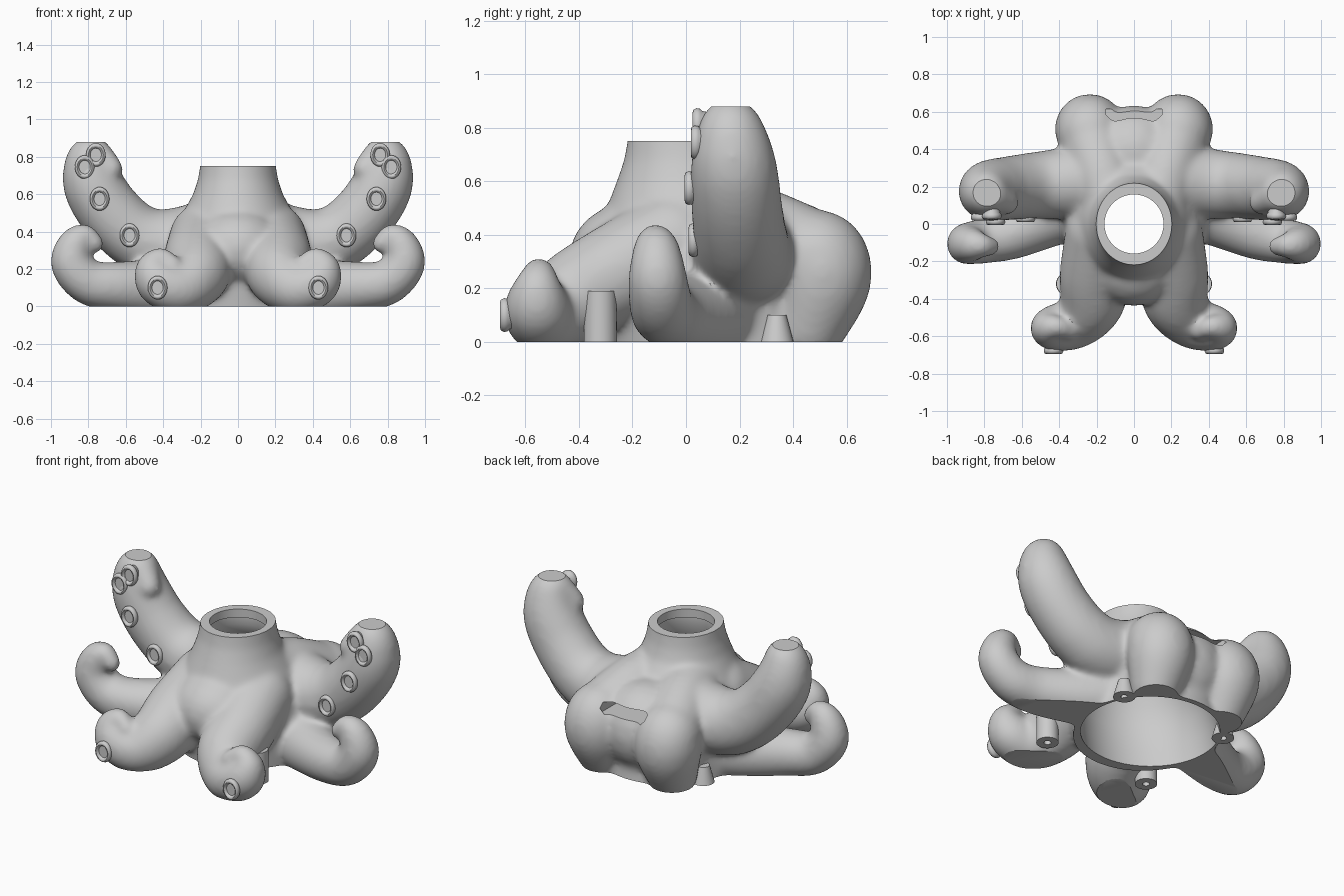
import bpy, bmesh, math
from mathutils import Vector, Matrix

if "Cube" in bpy.data.objects:
    bpy.data.objects.remove(bpy.data.objects["Cube"])

grey = bpy.data.materials.new("light grey")
grey.use_nodes = True
COLOUR = (0.6, 0.6, 0.6, 1)
grey.diffuse_color = COLOUR
grey.node_tree.nodes["Principled BSDF"].inputs["Base Color"].default_value = COLOUR


def make_object(name, bm):
    bmesh.ops.recalc_face_normals(bm, faces=bm.faces)
    mesh = bpy.data.meshes.new(name)
    bm.to_mesh(mesh)
    bm.free()
    mesh.materials.append(grey)
    obj = bpy.data.objects.new(name, mesh)
    bpy.context.collection.objects.link(obj)
    return obj


def select(obj):
    bpy.ops.object.select_all(action='DESELECT')
    obj.select_set(True)
    bpy.context.view_layer.objects.active = obj


def smooth(obj, degrees=28):
    select(obj)
    bpy.ops.object.shade_smooth_by_angle(angle=math.radians(degrees))


def lathe(bm, profile, matrix=Matrix(), steps=64, lean=0):
    """Closed solid turned around z from (radius, height) pairs; lean shifts the foot back."""
    rings = []
    for r, z in profile:
        ring = []
        shift = lean * max(0, 1 - max(z, 0) / 0.6)
        for i in range(steps):
            a = math.tau * i / steps
            ring.append(bm.verts.new(matrix @ Vector((r * math.cos(a), r * math.sin(a) + shift, z))))
        rings.append(ring)
    for low, high in zip(rings, rings[1:]):
        for i in range(steps):
            j = (i + 1) % steps
            bm.faces.new((low[i], low[j], high[j], high[i]))
    bm.faces.new(rings[0][::-1])
    bm.faces.new(rings[-1])


def box(bm, low, high):
    low, high = Vector(low), Vector(high)
    size = Matrix.Diagonal((*(high - low), 1))
    bmesh.ops.create_cube(bm, size=1, matrix=Matrix.Translation((low + high) / 2) @ size)


def blob(bm, centre, radii):
    bmesh.ops.create_icosphere(bm, subdivisions=3, radius=1,
                               matrix=Matrix.Translation(centre) @ Matrix.Diagonal((*radii, 1)))


def limb(bm, points, side, steps=6):
    """Rounded tapering limb along a smooth path of (x, y, z, radius)."""
    pts = [Vector(p) for p in points]
    pts = [pts[0]] + pts + [pts[-1]]
    for a, b, c, d in zip(pts, pts[1:], pts[2:], pts[3:]):
        for k in range(steps + (d == c)):
            t = k / steps
            p = 0.5 * (2 * b + (c - a) * t + (2 * a - 5 * b + 4 * c - d) * t * t
                       + (3 * b - a - 3 * c + d) * t ** 3)
            blob(bm, (p.x * side, p.y, p.z), (p.w, p.w, p.w))


front_leg = [(.17, -.05, .36, .2), (.212, -.26, .255, .187), (.222, -.41, .17, .175),
             (.305, -.525, .095, .14), (.42, -.555, .125, .125), (.46, -.555, .205, .085),
             (.41, -.55, .257, .058), (.345, -.575, .222, .048)]
side_leg = [(.2, .14, .13, .2), (.42, .05, .1, .165), (.65, -.055, .105, .135),
            (.8, -.09, .13, .122), (.89, -.105, .23, .112), (.87, -.11, .335, .09),
            (.815, -.115, .375, .063), (.765, -.12, .335, .05)]
raised_arm = [(.15, .24, .36, .21), (.4, .215, .33, .19), (.55, .205, .38, .178),
              (.68, .19, .5, .172), (.765, .18, .63, .165), (.792, .172, .73, .143),
              (.785, .165, .798, .113), (.73, .142, .785, .08), (.68, .115, .735, .066)]
rear_leg = [(.11, .08, .44, .18), (.17, .27, .41, .17), (.225, .45, .325, .178),
            (.235, .5, .3, .186), (.235, .505, .22, .184), (.23, .46, .06, .14)]

# Body: leaning turned trunk, front and rear swellings and eight limbs in one skin
bm = bmesh.new()
trunk = [(.4, -.08), (.405, .12), (.395, .26), (.355, .4), (.29, .51), (.24, .6),
         (.214, .68), (.2, .77), (.2, .85)]
lathe(bm, trunk, Matrix.Diagonal((1, 1.08, 1, 1)), lean=.125)
blob(bm, (0, .26, .22), (.38, .34, .31))
blob(bm, (0, .38, .27), (.28, .255, .26))
blob(bm, (0, -.18, .31), (.26, .26, .22))
for side in (1, -1):
    for path in (front_leg, side_leg, raised_arm, rear_leg):
        limb(bm, path, side)
body = make_object("octopus_body", bm)
remesh = body.modifiers.new("fuse", 'REMESH')
remesh.mode = 'VOXEL'
remesh.voxel_size = 0.014
relax = body.modifiers.new("blend", 'SMOOTH')
relax.factor = 0.5
relax.iterations = 22

# Cutters: flat base, neck and arm tips, rear slot, cavity, neck bore
cutters = []


def cutter(name, bm):
    obj = make_object(name, bm)
    obj.hide_render = True
    obj.hide_set(True)
    cutters.append(obj)


for name, low, high in (("base_cutter", (-2, -2, -1), (2, 2, 0)),
                        ("neck_cutter", (-.32, -.32, .75), (.32, .32, 1.2)),
                        ("tip_cutter", (-2, -2, .88), (2, 2, 1.5)),
                        ("slot_cutter", (-.15, .2, .385), (.15, .615, .44))):
    bm = bmesh.new()
    box(bm, low, high)
    cutter(name, bm)
for name, profile, lean in (
        ("cavity_cutter", [(.385, -.1), (.385, 0), (.38, .12), (.365, .25), (.325, .38),
                           (.255, .49), (.2, .59), (.175, .65), (.175, .7)], .14),
        ("bore_cutter", [(.158, .6), (.158, .9)], 0)):
    bm = bmesh.new()
    lathe(bm, profile, lean=lean)
    cutter(name, bm)
for c in cutters:
    cut = body.modifiers.new(c.name, 'BOOLEAN')
    cut.operation = 'DIFFERENCE'
    cut.solver = 'MANIFOLD'
    cut.object = c

select(body)
for name in [m.name for m in body.modifiers]:
    bpy.ops.object.modifier_apply(modifier=name)
for c in cutters:
    bpy.data.objects.remove(c)
smooth(body)

# Suction cups: oval discs with a dished face, facing forward
cups = [(.58, .01, .38), (.74, -.005, .575), (.82, .018, .745), (.76, .025, .81),
        (.43, -.695, .1)]
cup_profile = [(.04, -.07), (.046, -.035), (.053, -.028), (.055, -.015), (.05, -.003),
               (.042, 0), (.036, -.004), (.031, -.014)]
for side, word in ((1, "left"), (-1, "right")):
    for n, (x, y, z) in enumerate(cups):
        bm = bmesh.new()
        place = (Matrix.Translation((x * side, y, z)) @ Matrix.Diagonal((.95, 1, 1.15, 1))
                 @ Matrix.Rotation(math.pi / 2, 4, 'X'))
        lathe(bm, cup_profile, place, 32)
        smooth(make_object(f"{word}_suction_cup_{n + 1}", bm), 50)

    # Screw posts with a blind hole in the foot
    for name, y, top, height in (("front", -.32, .06, .19), ("rear", .34, .035, .1)):
        bm = bmesh.new()
        lathe(bm, [(.02, .1), (.02, 0), (.062, 0), (top, height)],
              Matrix.Translation((.355 * side, y, 0)), 32)
        smooth(make_object(f"{word}_{name}_screw_post", bm))
